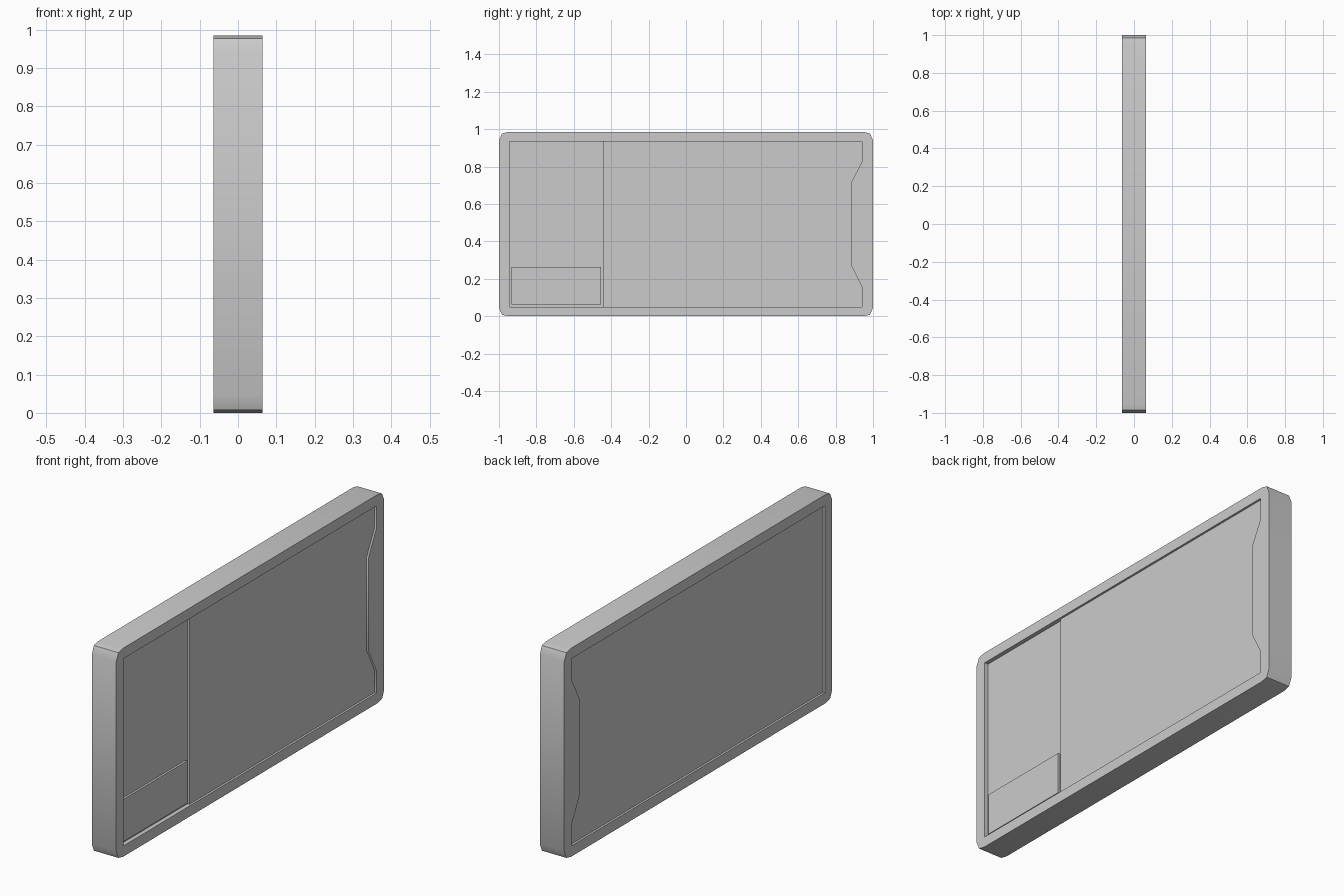
import bpy
import bmesh

cube = bpy.data.objects.get("Cube")
if cube:
    bpy.data.objects.remove(cube, do_unlink=True)

HALF = 0.064          # half thickness
HEIGHT = 0.985
MID = HEIGHT / 2
RECESS = 0.01         # depth of the main panels
POCKET = 0.02         # depth of the end pocket

grey = bpy.data.materials.new("plain grey")
grey.use_nodes = True
grey.diffuse_color = (0.6, 0.6, 0.6, 1)
bsdf = next(n for n in grey.node_tree.nodes if n.type == "BSDF_PRINCIPLED")
bsdf.inputs["Base Color"].default_value = (0.6, 0.6, 0.6, 1)


def prism(name, profile, x0, x1):
    """Extrude a (y, z) profile from x0 to x1."""
    bm = bmesh.new()
    face = bm.faces.new([bm.verts.new((x0, y, z)) for y, z in profile])
    grown = bmesh.ops.extrude_face_region(bm, geom=[face])
    top = [v for v in grown["geom"] if isinstance(v, bmesh.types.BMVert)]
    bmesh.ops.translate(bm, verts=top, vec=(x1 - x0, 0, 0))
    bmesh.ops.recalc_face_normals(bm, faces=bm.faces)
    mesh = bpy.data.meshes.new(name)
    bm.to_mesh(mesh)
    bm.free()
    mesh.materials.append(grey)
    obj = bpy.data.objects.new(name, mesh)
    bpy.context.collection.objects.link(obj)
    return obj


def rectangle(y0, y1, z0, z1):
    return [(y0, z0), (y1, z0), (y1, z1), (y0, z1)]


def cut(target, cutter):
    mod = target.modifiers.new(cutter.name, "BOOLEAN")
    mod.operation = "DIFFERENCE"
    mod.solver = "EXACT"
    mod.object = cutter
    bpy.context.view_layer.objects.active = target
    bpy.ops.object.modifier_apply(modifier=mod.name)
    bpy.data.objects.remove(cutter, do_unlink=True)


# Slab with rounded corners, one corner mirrored around
corner = [(1.0, MID - 0.045), (0.984, MID - 0.008), (0.95, MID)]
outline = []
for sy, sz in ((1, 1), (-1, 1), (-1, -1), (1, -1)):
    pts = corner if sy * sz > 0 else corner[::-1]
    outline += [(sy * y, MID + sz * z) for y, z in pts]
body = prism("case_body", outline, -HALF, HALF)

# Shallow notched recess on both broad sides
end = [(0.942, 0.442), (0.942, 0.337), (0.882, 0.219)]
recess = [(-0.945, MID - 0.442)]
recess += [(y, MID - z) for y, z in end]
recess += [(y, MID + z) for y, z in end[::-1]]
recess += [(-0.945, MID + 0.442)]
for side in (1, -1):
    cut(body, prism("recess_cutter", recess,
                    side * (HALF - RECESS), side * (HALF + 0.05)))

# Deeper pocket at the front end of the left side
pocket = rectangle(-0.945, -0.44, MID - 0.442, MID + 0.442)
cut(body, prism("pocket_cutter", pocket, HALF - POCKET, HALF + 0.05))

# Raised plate in the pocket
plate = prism("raised_plate", rectangle(-0.932, -0.455, 0.062, 0.262),
              HALF - POCKET - 0.005, HALF - RECESS)

for obj in (body, plate):
    bpy.ops.object.select_all(action="DESELECT")
    obj.select_set(True)
    bpy.context.view_layer.objects.active = obj
    bpy.ops.object.shade_smooth_by_angle()
